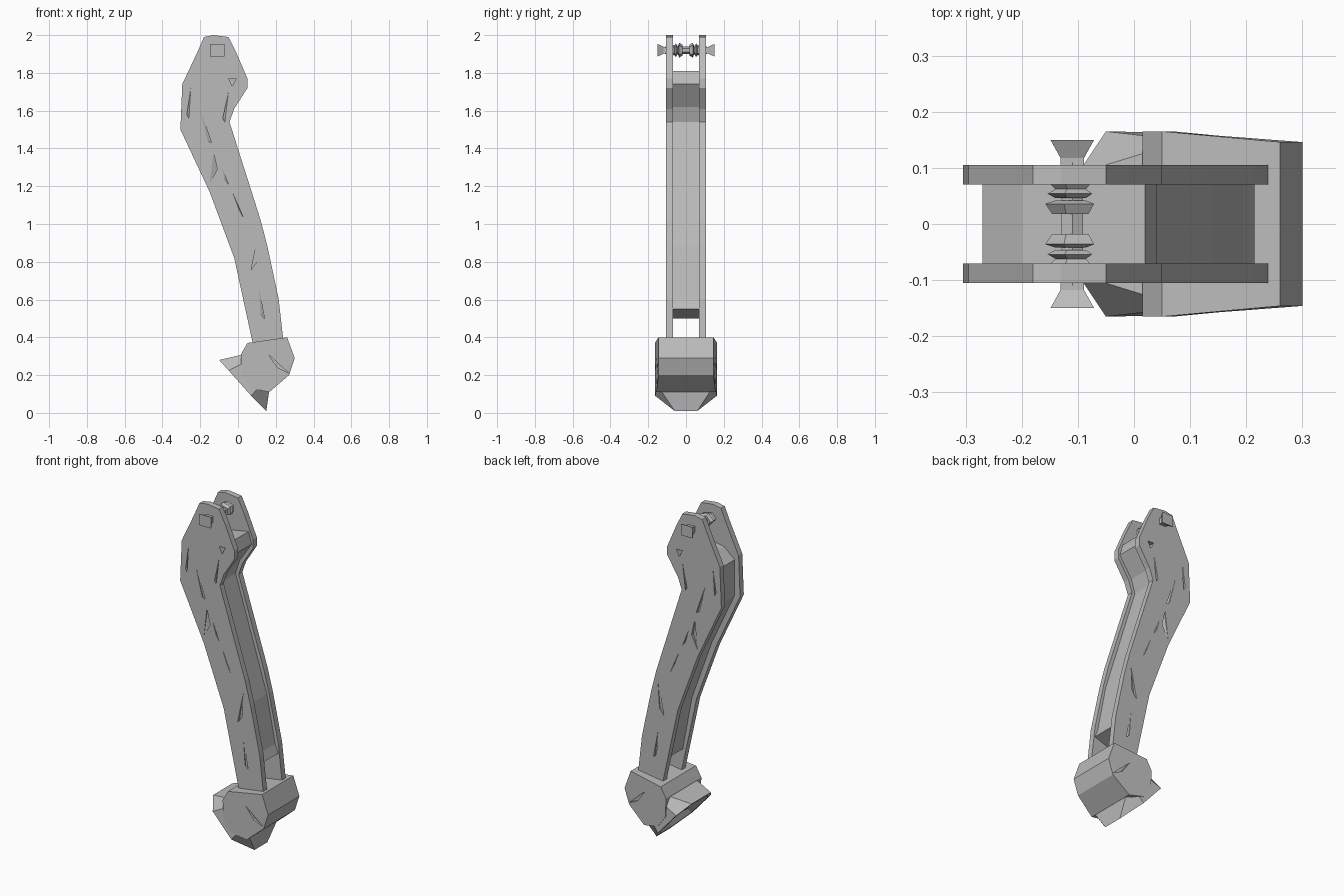
import bpy, bmesh, math
from mathutils import Vector

cube = bpy.data.objects.get("Cube")
if cube:
    bpy.data.objects.remove(cube, do_unlink=True)

grey = bpy.data.materials.new("plain grey")
grey.use_nodes = True
grey.diffuse_color = (0.5, 0.5, 0.5, 1)
grey.node_tree.nodes["Principled BSDF"].inputs["Base Color"].default_value = (0.5, 0.5, 0.5, 1)


def loft(name, rings):
    """Skin a list of equal vertex rings, cap both ends and face it outwards."""
    bm = bmesh.new()
    rows = [[bm.verts.new(p) for p in ring] for ring in rings]
    n = len(rows[0])
    for a, b in zip(rows, rows[1:]):
        for i in range(n):
            j = (i + 1) % n
            bm.faces.new((a[i], a[j], b[j], b[i]))
    bm.faces.new(reversed(rows[0]))
    bm.faces.new(rows[-1])
    if bm.calc_volume(signed=True) < 0:
        bmesh.ops.reverse_faces(bm, faces=bm.faces)
    mesh = bpy.data.meshes.new(name)
    bm.to_mesh(mesh)
    bm.free()
    mesh.materials.append(grey)
    obj = bpy.data.objects.new(name, mesh)
    bpy.context.collection.objects.link(obj)
    return obj


def flat_ring(profile, y):
    return [(x, y, z) for x, z in profile]


def nick(obj, tri, depths, outside, side):
    """Cut one triangular wedge; depths gives the y of each inner corner."""
    cutter = loft("nick_cutter", [flat_ring(tri, side * outside),
                                  [(x, side * d, z) for (x, z), d in zip(tri, depths)]])
    cutter.hide_render = True
    mod = obj.modifiers.new("nick", 'BOOLEAN')
    mod.operation = 'DIFFERENCE'
    mod.solver = 'EXACT'
    mod.object = cutter
    bpy.context.view_layer.objects.active = obj
    bpy.ops.object.modifier_apply(modifier=mod.name)
    bpy.data.objects.remove(cutter, do_unlink=True)


# Two side plates with shallow wedge-shaped nicks and one small hole
plate = [(-.18, 1.99), (-.13, 2), (-.05, 1.99), (-.01, 1.91), (.05, 1.77),
         (.05, 1.72), (-.02, 1.61), (-.045, 1.54), (.12, 1.02), (.155, .885),
         (.215, .605), (.245, .34), (.08, .36), (-.02, .82), (-.15, 1.17),
         (-.305, 1.5), (-.295, 1.74), (-.215, 1.91)]

nicks = [((-.2, 1.6), (-.14, 1.43), (-.16, 1.44)),
         ((-.25, 1.72), (-.27, 1.58), (-.26, 1.56)),
         ((-.05, 1.7), (-.08, 1.56), (-.07, 1.54)),
         ((-.15, 1.21), (-.11, 1.29), (-.13, 1.38)),
         ((-.09, 1.31), (-.05, 1.21), (-.07, 1.24)),
         ((-.03, 1.17), (.03, 1.03), (0, 1.09)),
         ((.11, .95), (.07, .76), (.1, .8)),
         ((.11, .66), (.14, .5), (.12, .52))]

for label, side in (("left", 1), ("right", -1)):
    obj = loft(label + "_plate", [flat_ring(plate, side * .07), flat_ring(plate, side * .105)])
    for tri in nicks:
        nick(obj, tri, (.104, .088, .098), .115, side)
    nick(obj, ((-.05, 1.77), (-.01, 1.77), (-.03, 1.73)), (.06, .06, .06), .115, side)

# Recessed web between the plates
web = [(-.27, 1.71), (-.2, 1.77), (.02, 1.81), (.04, 1.74), (-.04, 1.62), (-.065, 1.54),
       (.1, 1.01), (.14, .88), (.195, .6), (.215, .55), (.07, .5),
       (.01, .82), (-.12, 1.18), (-.27, 1.5)]
loft("web", [flat_ring(web, -.07), flat_ring(web, .07)])

# Foot block with eight-sided ends, each with a narrow nick
block = [(.05, .37), (.26, .4), (.3, .29), (.27, .2), (.165, .11),
         (.07, .13), (.02, .2), (.015, .31)]
foot = loft("foot_block", [[(x, s * (.165 if x < .1 else .146 if x > .2 else .156), z)
                            for x, z in block] for s in (-1, 1)])
for s in (-1, 1):
    nick(foot, ((.16, .31), (.27, .21), (.21, .24)), (.138, .138, .138), .18, s)


# Flared scoop on the underside with a hollow mouth
def scoop_ring(*half):
    return [Vector(p) for p in half] + [Vector((x, -y, z)) for x, y, z in reversed(half)]


root = scoop_ring((.03, .13, .31), (.04, .155, .27), (.12, .155, .15), (.165, .13, .115))
lip = scoop_ring((-.1, .09, .28), (-.05, .165, .225), (.07, .163, .09), (.15, .06, .01))
middle = sum(lip, Vector()) / len(lip)
inward = Vector((.73, 0, .68))
rim = [middle + (p - middle) * .88 for p in lip]
floor = [middle + (p - middle) * .5 + inward * .07 for p in lip]
loft("foot_scoop", [root, lip, rim, floor])


# Pivot pin: square flared heads outside, stacked collars inside
def spool(name, sections, sides=4):
    angles = [math.tau * (i + .5) / sides for i in range(sides)]
    loft(name, [[(-.11 + r * math.cos(a), y, 1.92 + r * .85 * math.sin(a)) for a in angles]
                for y, r in sections])


spool("pivot_rod", [(-.11, .022), (.11, .022)], 6)
for label, s in (("left", 1), ("right", -1)):
    spool(label + "_pin_head", [(s * .1, .03), (s * .118, .03), (s * .15, .055)])
    spool(label + "_inner_collar", [(s * .018, .036), (s * .036, .048), (s * .042, .03)], 5)
    spool(label + "_outer_collar",
          [(s * .046, .03), (s * .054, .044), (s * .062, .03), (s * .072, .04)], 5)
